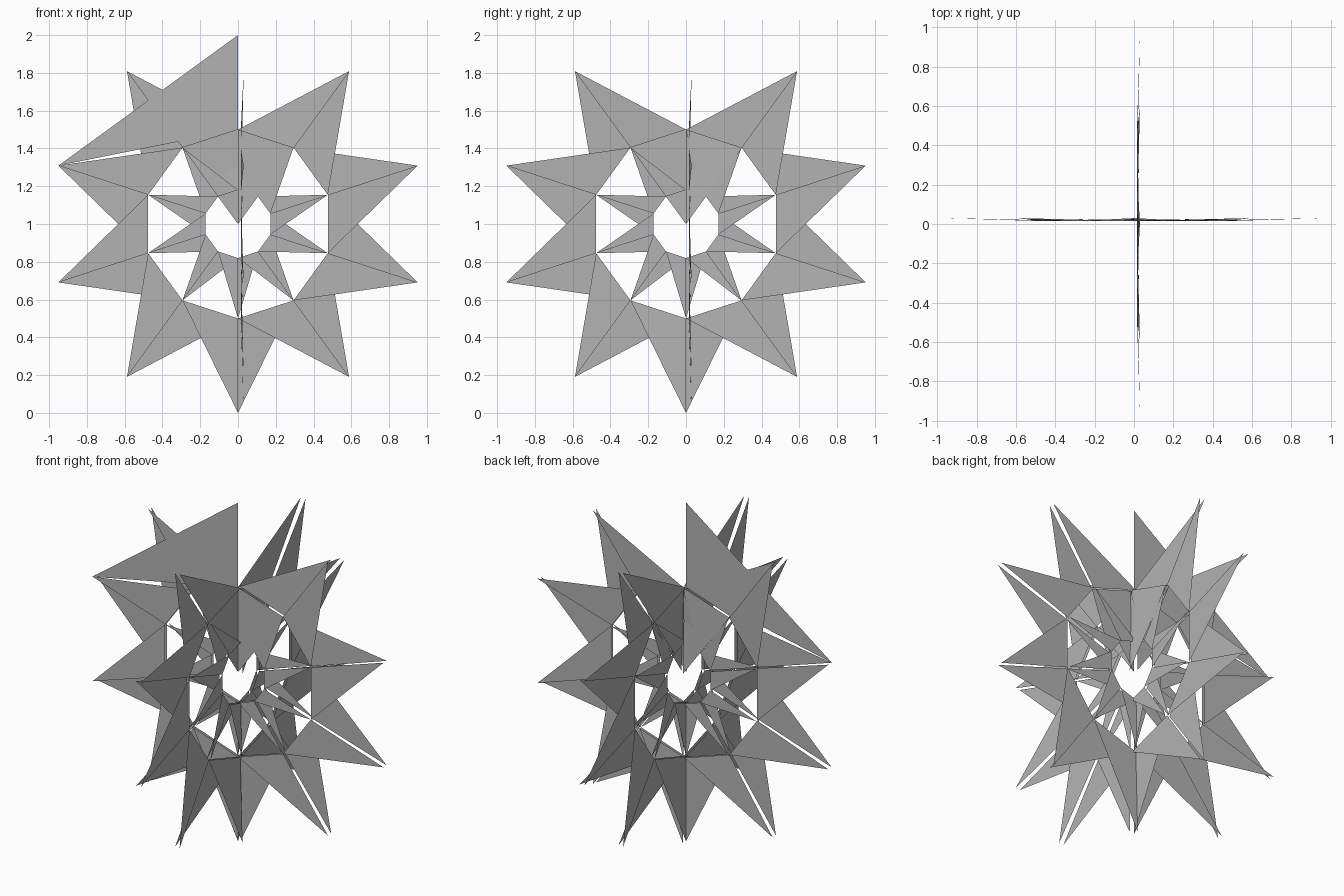
import bpy
import bmesh
import math
from mathutils import Matrix

if "Cube" in bpy.data.objects:
    bpy.data.objects.remove(bpy.data.objects["Cube"])

grey = bpy.data.materials.new("plain grey")
grey.diffuse_color = (0.45, 0.45, 0.45, 1)
grey.use_nodes = True
grey.node_tree.nodes["Principled BSDF"].inputs["Base Color"].default_value = grey.diffuse_color

POINTS = 10
CENTRE = 1.0


def polar(radius, step, depth):
    """Point on the upright disc; step 0 is straight up, counting clockwise."""
    a = step * 2 * math.pi / POINTS
    return (radius * math.sin(a), depth, CENTRE + radius * math.cos(a))


def add_object(name, triangles, turn=0.0):
    bm = bmesh.new()
    for tri in triangles:
        face = bm.faces.new([bm.verts.new(p) for p in tri])
        face.normal_update()
        if face.normal.y > 0:
            face.normal_flip()
    bm.transform(Matrix.Rotation(turn, 4, 'Z'))
    mesh = bpy.data.meshes.new(name)
    bm.to_mesh(mesh)
    bm.free()
    mesh.materials.append(grey)
    obj = bpy.data.objects.new(name, mesh)
    bpy.context.collection.objects.link(obj)
    return obj


def spikes(tip_r, base_r, base_depth, tip_depth, folded_top):
    """Each spike is a flat half and a slightly raised half along its ridge."""
    tris = []
    for k in range(POINTS):
        # the top spike of the outer ring is folded in to the centre
        tip = 0.0 if folded_top and k == 0 else tip_r
        for side, d0, d1 in ((1, 0.0, 0.0), (-1, base_depth, tip_depth)):
            tris.append([polar(tip, k, d1), polar(base_r, k, d0),
                         polar(base_r, k + side, d0)])
    return tris


# two crossed stars, each with a large ring and a small ring of spikes
for label, turn in (("front", 0.0), ("side", -math.pi / 2)):
    add_object(label + "_outer_spikes", spikes(1.0, 0.5, 0.015, 0.03, True), turn)
    add_object(label + "_inner_spikes", spikes(0.5, 0.18, 0.018, 0.025, False), turn)

# large stretched sheet at the top left
add_object("top_sheet", [[polar(1.0, 0, -0.002), polar(0.5, 0, -0.002),
                          polar(1.0, -2, -0.002)]])
